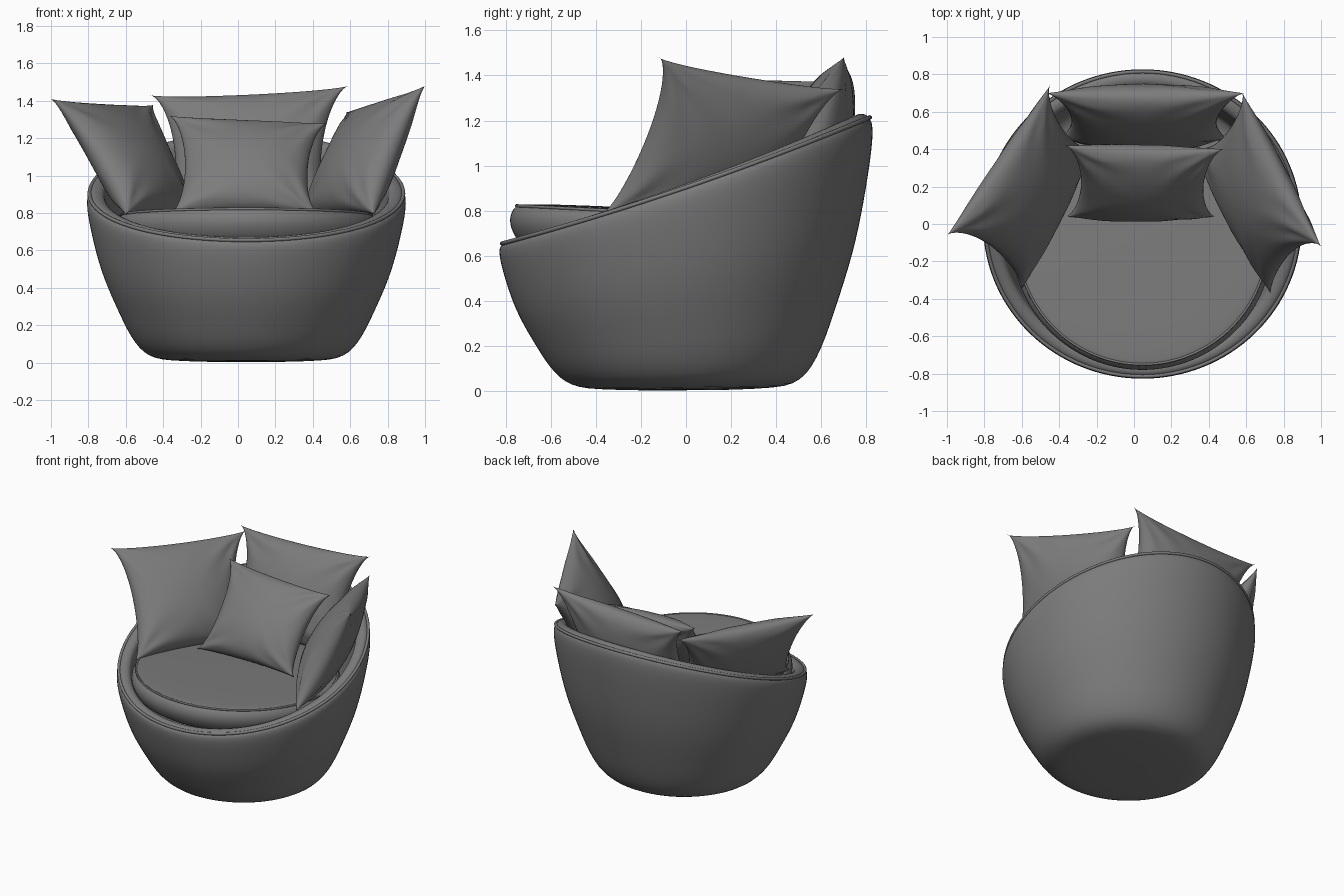
import bpy, bmesh, math
from mathutils import Vector

if "Cube" in bpy.data.objects:
    bpy.data.objects.remove(bpy.data.objects["Cube"])

fabric = bpy.data.materials.new("dark grey fabric")
fabric.diffuse_color = (0.2, 0.2, 0.2, 1)
fabric.use_nodes = True
fabric.node_tree.nodes["Principled BSDF"].inputs["Base Color"].default_value = fabric.diffuse_color
CX = 0.045   # tub centre in x


def finish(name, bm, angle=40, levels=0):
    bmesh.ops.recalc_face_normals(bm, faces=bm.faces)
    me = bpy.data.meshes.new(name)
    bm.to_mesh(me)
    bm.free()
    ob = bpy.data.objects.new(name, me)
    bpy.context.collection.objects.link(ob)
    me.materials.append(fabric)
    if levels:
        ob.modifiers.new("smooth", 'SUBSURF').levels = levels
        ob.modifiers["smooth"].render_levels = levels
    bpy.ops.object.select_all(action='DESELECT')
    ob.select_set(True)
    bpy.context.view_layer.objects.active = ob
    bpy.ops.object.shade_smooth_by_angle(angle=math.radians(angle))
    return ob


def loft(name, rings, closed=False, levels=1):
    """Skin a list of point rings; cap the ends or join last to first."""
    bm = bmesh.new()
    vr = [[bm.verts.new(p) for p in ring] for ring in rings]
    n = len(vr[0])
    pairs = list(zip(vr, vr[1:]))
    if closed:
        pairs.append((vr[-1], vr[0]))
    for a, b in pairs:
        for i in range(n):
            j = (i + 1) % n
            bm.faces.new((a[i], a[j], b[j], b[i]))
    if not closed:
        for ring in (vr[0], vr[-1]):
            c = bm.verts.new(sum((v.co for v in ring), Vector()) / n)
            for i in range(n):
                bm.faces.new((ring[i], ring[(i + 1) % n], c))
    return finish(name, bm, 60, levels)


SEG = 64
ANG = [2 * math.pi * i / SEG for i in range(SEG)]


def rim_z(a):
    s = math.sin(a)
    return 0.9 + 0.28 * s + 0.03 * s * s


def ring(r, zf):
    return [(CX + 1.03 * r * math.cos(a), r * math.sin(a), zf(a)) for a in ANG]


# tub: outer wall scales with the slanted rim, then rolls over to the inside
wall = [(.2, .004), (.4, .012), (.475, .025), (.535, .06), (.58, .12), (.622, .2),
        (.662, .3), (.702, .4), (.738, .5), (.767, .6), (.79, .7), (.81, .8),
        (.825, .89), (.83, .95), (.826, .985)]
rings = [ring(r, lambda a, t=t: t * rim_z(a)) for r, t in wall]
for r, dz in [(.816, -.004), (.812, .004), (.80, .018), (.775, .022), (.75, .014),
              (.737, -.005), (.732, -.03)]:
    rings.append(ring(r, lambda a, d=dz: rim_z(a) + d))
rings.append(ring(.715, lambda a: .5 * (rim_z(a) + .55)))
rings += [ring(.70, lambda a: .57), ring(.68, lambda a: .56), ring(.3, lambda a: .56)]
loft("tub", rings)

# piping along the outer edge of the rim
loft("rim_piping", [ring(.816 + .011 * math.cos(k * math.pi / 4),
                         lambda a, k=k: rim_z(a) + .004 + .011 * math.sin(k * math.pi / 4))
                    for k in range(8)], closed=True)

# round seat cushion, tipped slightly back
def seat_ring(r, z):
    return [(CX + r * math.cos(a), -.08 + r * math.sin(a),
             z - .05 * r * math.sin(a)) for a in ANG]


loft("seat_cushion", [seat_ring(r, z) for r, z in
     [(.3, .59), (.62, .60), (.665, .63), (.69, .67), (.703, .71), (.70, .745), (.688, .772),
      (.672, .786), (.668, .792), (.658, .794), (.64, .797), (.5, .803), (.25, .806)]])
loft("seat_piping", [seat_ring(.672 + .009 * math.cos(k * math.pi / 3),
                               .788 + .009 * math.sin(k * math.pi / 3)) for k in range(6)],
     closed=True)


def pillow(name, tl, tr, bl, br, thick, side=.2, top=.08, n=36):
    """Stuffed cushion with pinched corners stretched between four corner points."""
    tl, tr, bl, br = map(Vector, (tl, tr, bl, br))
    normal = ((tr + br) - (tl + bl)).cross((tl + tr) - (bl + br)).normalized()
    bm = bmesh.new()

    def place(u, v, sgn):
        p = u * (1 - side * (1 - v * v) ** .6)
        q = v * (1 - top * (1 - u * u) ** .6)
        a, b = (p + 1) / 2, (q + 1) / 2
        flat = (bl * (1 - a) + br * a) * (1 - b) + (tl * (1 - a) + tr * a) * b
        puff = max(0, (1 - u * u) * (1 - v * v))
        # soft creases that fan out from the corners
        crease = .012 * math.sin(9 * math.atan2(1.05 - abs(v), 1.05 - abs(u)) + 3 * u) * \
            abs(u * v) * min(1, puff * 6)
        # fuller towards the bottom
        return flat + normal * sgn * (thick * puff ** .47 * (1 - .15 * v) + crease)

    # denser samples near the seam
    t = [math.sin(math.pi / 2 * (2 * i / n - 1)) for i in range(n + 1)]
    grids = []
    for sgn in (1, -1):
        g = {}
        for i in range(n + 1):
            for j in range(n + 1):
                edge = i in (0, n) or j in (0, n)
                g[i, j] = grids[0][i, j] if edge and grids else \
                    bm.verts.new(place(t[i], t[j], sgn))
        for i in range(n):
            for j in range(n):
                bm.faces.new((g[i, j], g[i + 1, j], g[i + 1, j + 1], g[i, j + 1]))
        grids.append(g)
    finish(name, bm, 60)


pillow("back_pillow", (-.47, .70, 1.43), (.59, .70, 1.48),
       (-.40, .46, .79), (.50, .46, .79), .15)
pillow("small_front_pillow", (-.37, .42, 1.32), (.48, .40, 1.28),
       (-.36, .04, .80), (.43, .04, .80), .13, top=.06)
pillow("left_pillow", (-1.0, -.06, 1.41), (-.45, .74, 1.38),
       (-.60, -.35, .79), (-.22, .42, .76), .14)
pillow("right_pillow", (.58, .70, 1.34), (1.0, -.12, 1.48),
       (.33, .42, .76), (.73, -.37, .79), .14)
